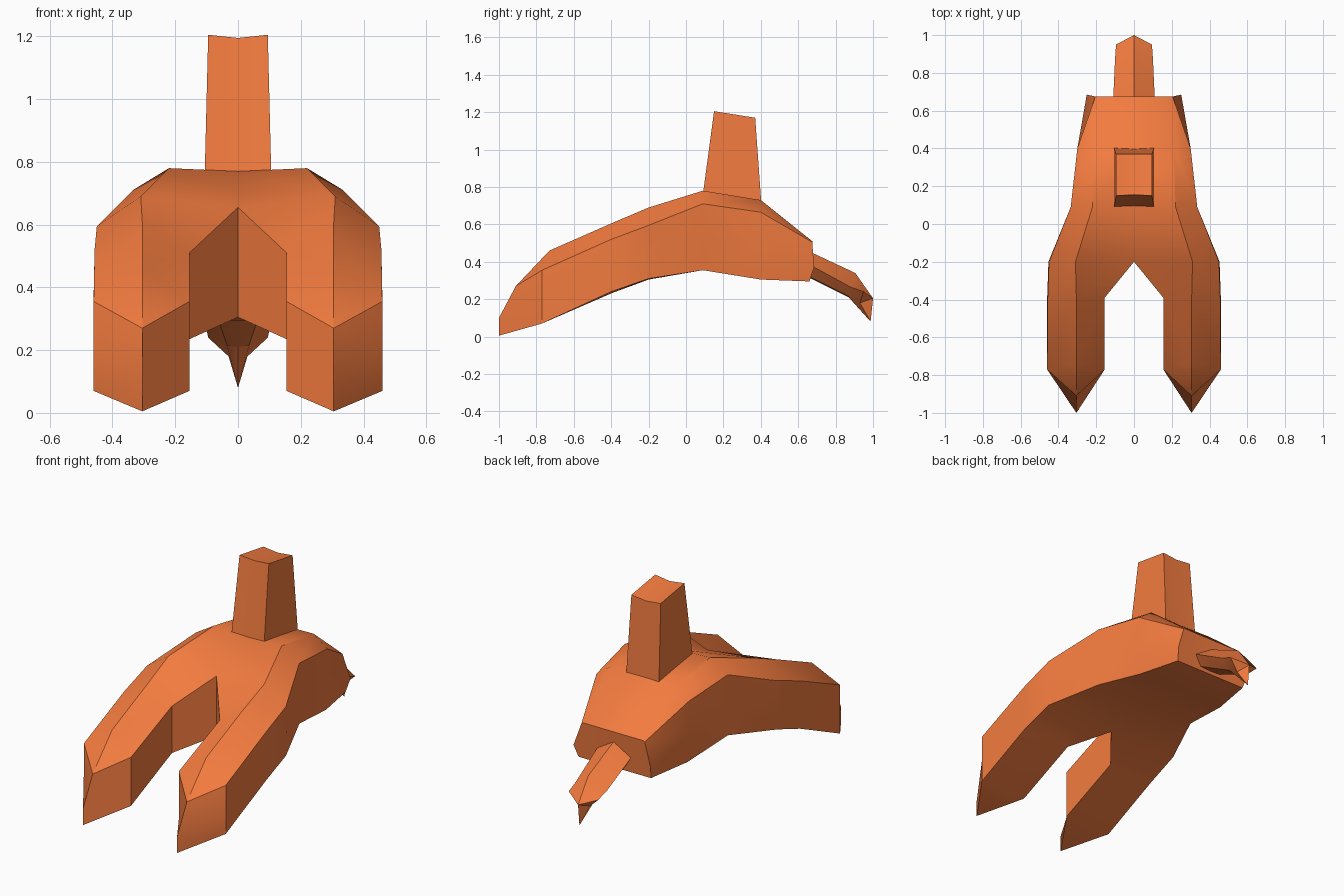
import bpy, bmesh, math

if "Cube" in bpy.data.objects:
    bpy.data.objects.remove(bpy.data.objects["Cube"])

orange = bpy.data.materials.new("orange")
orange.diffuse_color = (0.9, 0.2, 0.05, 1)
orange.use_nodes = True
orange.node_tree.nodes["Principled BSDF"].inputs["Base Color"].default_value = orange.diffuse_color


def make_half(name, verts, faces, angle=30):
    """Build the +x half of a part and mirror it across x = 0."""
    bm = bmesh.new()
    vs = [bm.verts.new(v) for v in verts]
    for f in faces:
        bm.faces.new([vs[i] for i in f])
    bmesh.ops.mirror(bm, geom=bm.verts[:] + bm.edges[:] + bm.faces[:],
                     axis='X', merge_dist=0.0005)
    bmesh.ops.remove_doubles(bm, verts=bm.verts[:], dist=0.0005)
    bmesh.ops.recalc_face_normals(bm, faces=bm.faces[:])
    me = bpy.data.meshes.new(name)
    bm.to_mesh(me)
    bm.free()
    ob = bpy.data.objects.new(name, me)
    bpy.context.collection.objects.link(ob)
    me.materials.append(orange)
    bpy.ops.object.select_all(action='DESELECT')
    ob.select_set(True)
    bpy.context.view_layer.objects.active = ob
    bpy.ops.object.shade_smooth_by_angle(angle=math.radians(angle))
    return ob


# Hull: six-point half sections from the prong fronts to the stern, in order
# inner bottom, outer bottom, outer middle, outer top, ridge, inner top
sections = [
    [(.155, -.77, .07), (.46, -.77, .07), (.46, -.77, .2),
     (.46, -.77, .355), (.305, -.73, .46), (.155, -.77, .355)],
    [(.155, -.39, .235), (.46, -.4, .24), (.46, -.4, .38),
     (.457, -.4, .52), (.305, -.4, .605), (.155, -.39, .51)],
    [(0, -.2, .305), (.452, -.2, .31), (.453, -.2, .45),
     (.45, -.2, .595), (.31, -.2, .69), (0, -.2, .655)],
    [(0, .09, .355), (.335, .09, .355), (.335, .09, .53),
     (.335, .09, .71), (.22, .09, .78), (0, .09, .77)],
    [(0, .4, .305), (.29, .4, .305), (.3, .4, .48),
     (.3, .4, .665), (.21, .4, .73), (0, .4, .725)],
    [(0, .66, .295), (.235, .66, .295), (.25, .685, .37),
     (.205, .675, .505), (.195, .675, .51), (0, .675, .51)],
]
verts = [p for s in sections for p in s]
faces = []
for i in range(len(sections) - 1):
    a, b = i * 6, i * 6 + 6
    for k in range(6 if i < 2 else 5):      # the notch wall exists only in front
        n = (k + 1) % 6
        faces.append((a + k, a + n, b + n, b + k))
last = (len(sections) - 1) * 6
faces.append([last + k for k in range(6)])  # stern
# Wedge-shaped prong nose
t = len(verts)
verts += [(.305, -1, .005), (.305, -1, .1), (.305, -.91, .27)]
faces += [(0, 1, t), (1, 2, t + 1, t), (2, 3, t + 2, t + 1),
          (3, 4, t + 2), (4, 5, t + 2), (5, 0, t, t + 1, t + 2)]
make_half("hull", verts, faces)

# Tower on the hull, with a slight crease in the middle of its front and back
tower = [(0, .09, .72), (.107, .085, .72), (.107, .405, .68), (0, .4, .68),
         (0, .155, 1.195), (.095, .15, 1.205), (.095, .37, 1.17), (0, .37, 1.16)]
make_half("tower", tower, [(0, 1, 2, 3), (4, 5, 6, 7),
                           (0, 1, 5, 4), (1, 2, 6, 5), (2, 3, 7, 6)])

# Drooping tail: half sections of top ridge, side, lower side, bottom
tail = [(0, .66, .455), (.11, .66, .385), (.07, .66, .32), (0, .66, .315),
        (0, .905, .34), (.1, .88, .265), (.035, .87, .215), (0, .87, .21),
        (0, 1, .205), (.095, .95, .24), (.03, .93, .18), (0, .987, .08)]
faces = [(0, 1, 2, 3)]
for a in (0, 4):
    for k in range(3):
        faces.append((a + k, a + k + 1, a + k + 5, a + k + 4))
faces += [(8, 9, 10), (8, 10, 11)]
make_half("tail", tail, faces)
